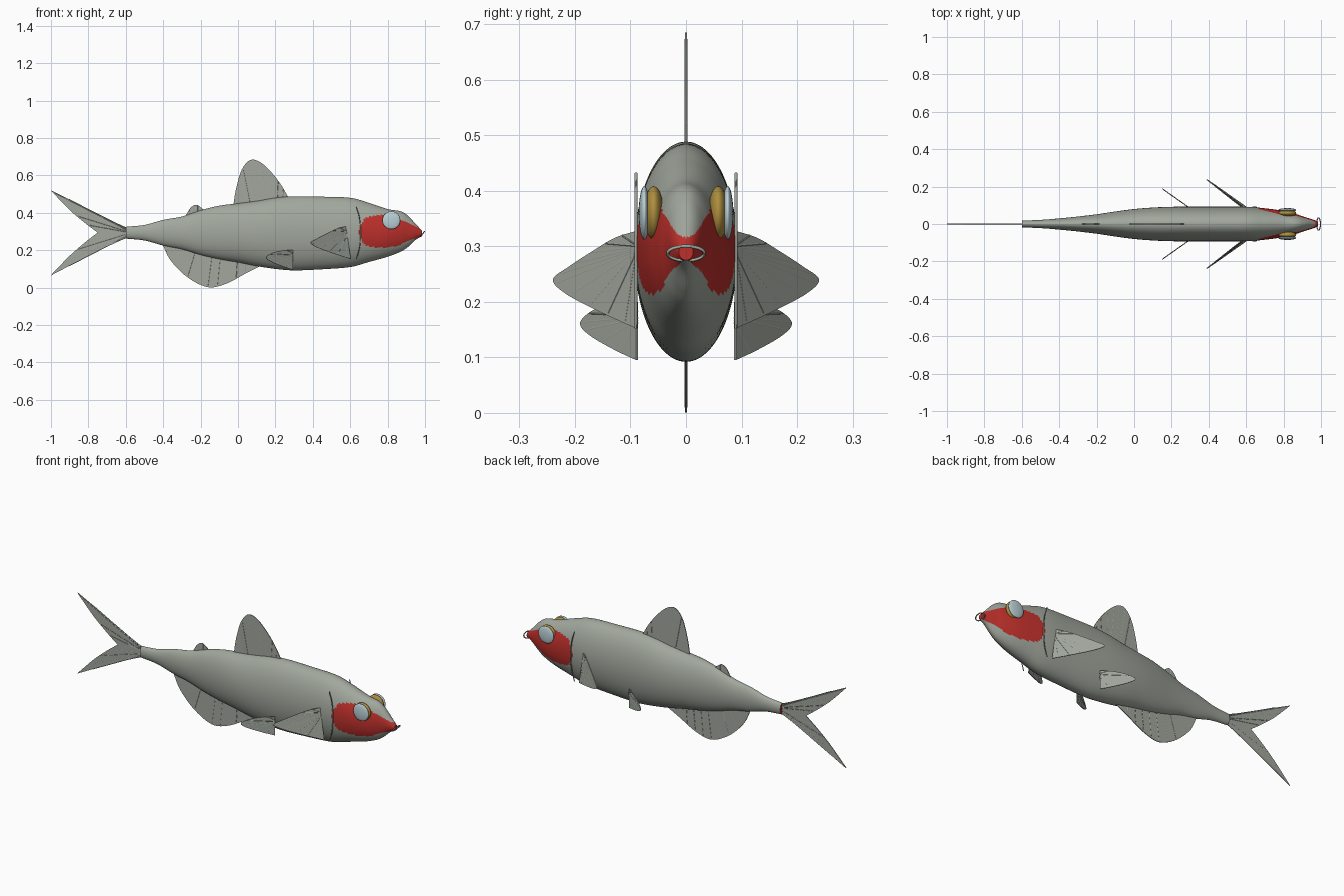
import bpy, bmesh, math
from mathutils import Vector

if "Cube" in bpy.data.objects:
    bpy.data.objects.remove(bpy.data.objects["Cube"])


def material(name, rgb):
    m = bpy.data.materials.new(name)
    m.diffuse_color = (*rgb, 1)
    m.use_nodes = True
    m.node_tree.nodes["Principled BSDF"].inputs["Base Color"].default_value = m.diffuse_color
    return m


GREY = material("grey_skin", (0.36, 0.39, 0.34))
RED = material("red_cheek", (0.52, 0.03, 0.025))
GOLD = material("gold_eye", (0.42, 0.27, 0.05))
PALE = material("pale_lens", (0.50, 0.64, 0.68))


def finish(name, bm, mats, smooth=40):
    bmesh.ops.recalc_face_normals(bm, faces=bm.faces[:])
    me = bpy.data.meshes.new(name)
    bm.to_mesh(me)
    bm.free()
    for m in mats:
        me.materials.append(m)
    ob = bpy.data.objects.new(name, me)
    bpy.context.collection.objects.link(ob)
    bpy.ops.object.select_all(action='DESELECT')
    ob.select_set(True)
    bpy.context.view_layer.objects.active = ob
    bpy.ops.object.shade_smooth_by_angle(angle=math.radians(smooth))
    return ob


def spline(pts, steps=6):
    """Catmull-Rom through open points of any dimension."""
    P = [Vector(p) for p in pts]
    P = [2 * P[0] - P[1]] + P + [2 * P[-1] - P[-2]]
    out = []
    for i in range(1, len(P) - 2):
        a, b, c, d = P[i - 1:i + 3]
        for s in range(steps):
            t = s / steps
            out.append(0.5 * (2 * b + (c - a) * t + (2 * a - 5 * b + 4 * c - d) * t * t
                              + (3 * b - a - 3 * c + d) * t ** 3))
    return out + [P[-2]]


def lerp(table, x):
    for (x0, y0), (x1, y1) in zip(table, table[1:]):
        if x <= x1:
            return y0 + (y1 - y0) * (x - x0) / (x1 - x0)
    return table[-1][1]


def tubes(name, paths, radius, mat, closed=False):
    cu = bpy.data.curves.new(name, 'CURVE')
    cu.dimensions = '3D'
    cu.bevel_depth = radius
    cu.bevel_resolution = 1
    cu.use_fill_caps = True
    for path in paths:
        sp = cu.splines.new('POLY')
        sp.points.add(len(path) - 1)
        sp.use_cyclic_u = closed
        for p, co in zip(sp.points, path):
            p.co = (*co, 1)
    tmp = bpy.data.objects.new(name + "_path", cu)
    bpy.context.collection.objects.link(tmp)
    bpy.context.view_layer.update()
    bm = bmesh.new()
    bm.from_mesh(bpy.data.meshes.new_from_object(tmp))
    bpy.data.objects.remove(tmp)
    return finish(name, bm, [mat], 60)


def fin(name, edge, base, place, normal, rays, thick=0.004):
    """Thin plate: curved edge closed along the base, with raised rays."""
    edge = [Vector(p) for p in edge]
    n = Vector(normal).normalized() * thick / 2
    b0, b1 = Vector(base[0]), Vector(base[1])
    k = len(edge) - 1
    bm = bmesh.new()
    rows = []
    for i, e in enumerate(edge):
        p, q = Vector(place(*e)), Vector(place(*b0.lerp(b1, i / k)))
        rows.append([bm.verts.new(v) for v in (p + n, q + n, q - n, p - n)])
    for r, s in zip(rows, rows[1:]):
        for j in range(4):
            bm.faces.new((r[j], r[(j + 1) % 4], s[(j + 1) % 4], s[j]))
    bm.faces.new(rows[0])
    bm.faces.new(rows[-1])
    bmesh.ops.remove_doubles(bm, verts=bm.verts[:], dist=1e-5)
    finish(name, bm, [GREY])
    paths = []
    for r in range(1, rays + 1):
        i = round(r * k / (rays + 1))
        q = b0.lerp(b1, i / k)
        paths.append([place(*q), place(*q.lerp(edge[i], 0.96))])
    tubes(name + "_rays", paths, 0.0027, GREY)


# Body: lofted ellipses (x, top z, bottom z, half width)
stations = [(-0.6, .325, .262, .018), (-.5, .335, .252, .022), (-.4, .362, .225, .03),
            (-.3, .38, .205, .04), (-.2, .413, .175, .052), (-.1, .438, .152, .067),
            (0, .45, .135, .08), (.1, .463, .115, .088), (.2, .48, .1, .092),
            (.3, .488, .092, .093), (.45, .486, .098, .093), (.6, .48, .11, .092),
            (.7, .453, .137, .084), (.8, .42, .165, .07), (.87, .408, .192, .052),
            (.91, .383, .218, .038), (.95, .34, .255, .026), (.985, .303, .275, .013)]
cheek_top = [(.645, .29), (.66, .345), (.68, .37), (.72, .384), (.78, .388),
             (.84, .375), (.9, .35), (.985, .31)]
cheek_low = [(.645, .285), (.67, .235), (.7, .217), (.8, .213), (.86, .225),
             (.9, .248), (.985, .275)]
bm = bmesh.new()
SEG = 96
rings = []
for x, zt, zb, w in spline(stations, 10):
    ring = []
    for j in range(SEG):
        a = 2 * math.pi * j / SEG
        ring.append(bm.verts.new((x, w * math.cos(a), (zt + zb) / 2 + (zt - zb) / 2 * math.sin(a))))
    rings.append(ring)
for r, s in zip(rings, rings[1:]):
    for j in range(SEG):
        f = bm.faces.new((r[j], r[(j + 1) % SEG], s[(j + 1) % SEG], s[j]))
        c = f.calc_center_median()
        if c.x > .645 and lerp(cheek_low, c.x) < c.z < lerp(cheek_top, c.x):
            f.material_index = 1
for r in (rings[0], rings[-1]):
    bm.faces.new(r).material_index = 1
finish("body", bm, [GREY, RED])


# Fins on the centre line
def mid(x, z):
    return (x, 0, z)


Y = (0, 1, 0)
fin("dorsal_fin", spline([(-.025, .44), (-.01, .53), (.02, .63), (.065, .682), (.12, .67),
                          (.18, .615), (.23, .55), (.268, .485)]),
    [(-.02, .42), (.265, .46)], mid, Y, 9)
fin("small_back_fin", spline([(-.285, .375), (-.255, .425), (-.225, .443), (-.2, .43), (-.175, .41)]),
    [(-.28, .36), (-.17, .39)], mid, Y, 4)
fin("anal_fin", spline([(-.405, .235), (-.36, .145), (-.27, .055), (-.16, .002), (-.06, .022),
                        (.04, .075), (.13, .12)]),
    [(-.4, .24), (.13, .15)], mid, Y, 11)
# Forked tail, one lobe above and one below
fin("tail_fin_upper", spline([(-.6, .322), (-.72, .375), (-.86, .45), (-1, .52)], 5)
    + spline([(-.995, .513), (-.9, .415), (-.82, .347), (-.75, .294)], 5),
    [(-.595, .322), (-.595, .293)], mid, Y, 7)
fin("tail_fin_lower", spline([(-.6, .264), (-.72, .215), (-.86, .14), (-1, .065)], 5)
    + spline([(-.995, .072), (-.9, .17), (-.82, .24), (-.75, .294)], 5),
    [(-.595, .264), (-.595, .293)], mid, Y, 7)

# Paired parts on both sides
for side, s in (("left", 1), ("right", -1)):
    def pec(u, z):
        return (.58 + (.3 - z) * .15 - .2 * u, s * (.09 + .148 * u), z)

    def pel(u, z):
        return (.293 - .143 * u, s * (.088 + .101 * u), z)

    fin("pectoral_fin_" + side,
        spline([(0, .327), (.25, .315), (.5, .293), (.8, .264), (1, .24), (.85, .215),
                (.5, .187), (.2, .166), (0, .153)]),
        [(0, .305), (0, .28)], pec, (.148, s * .2, 0), 10)
    fin("pelvic_fin_" + side,
        spline([(0, .2), (.35, .199), (.75, .186), (1, .163), (.85, .141), (.4, .114), (0, .095)]),
        [(0, .185), (0, .16)], pel, (.101, s * .143, 0), 7)
    # Gill slit
    tubes("gill_line_" + side,
          [spline([(.633, s * .09, .432), (.65, s * .09, .37), (.655, s * .09, .29),
                   (.65, s * .09, .215), (.633, s * .09, .152)])], .0025, GREY)
    # Eye: gold ball behind a pale lens
    for name, y, depth, mat in (("eye", .058, .018, GOLD), ("eye_lens", .075, .01, PALE)):
        bm = bmesh.new()
        bmesh.ops.create_uvsphere(bm, u_segments=32, v_segments=16, radius=1)
        for v in bm.verts:
            v.co = (.82 + .048 * v.co.x, s * y + depth * v.co.y, .36 + .048 * v.co.z)
        finish(name + "_" + side, bm, [mat], 180)

# Lips: oval ring around the mouth
oval = []
for i in range(32):
    a = 2 * math.pi * i / 32
    oval.append((.987 + .01 * math.sin(a), .033 * math.cos(a), .287 + .013 * math.sin(a)))
tubes("lips", [oval], .003, GREY, closed=True)
